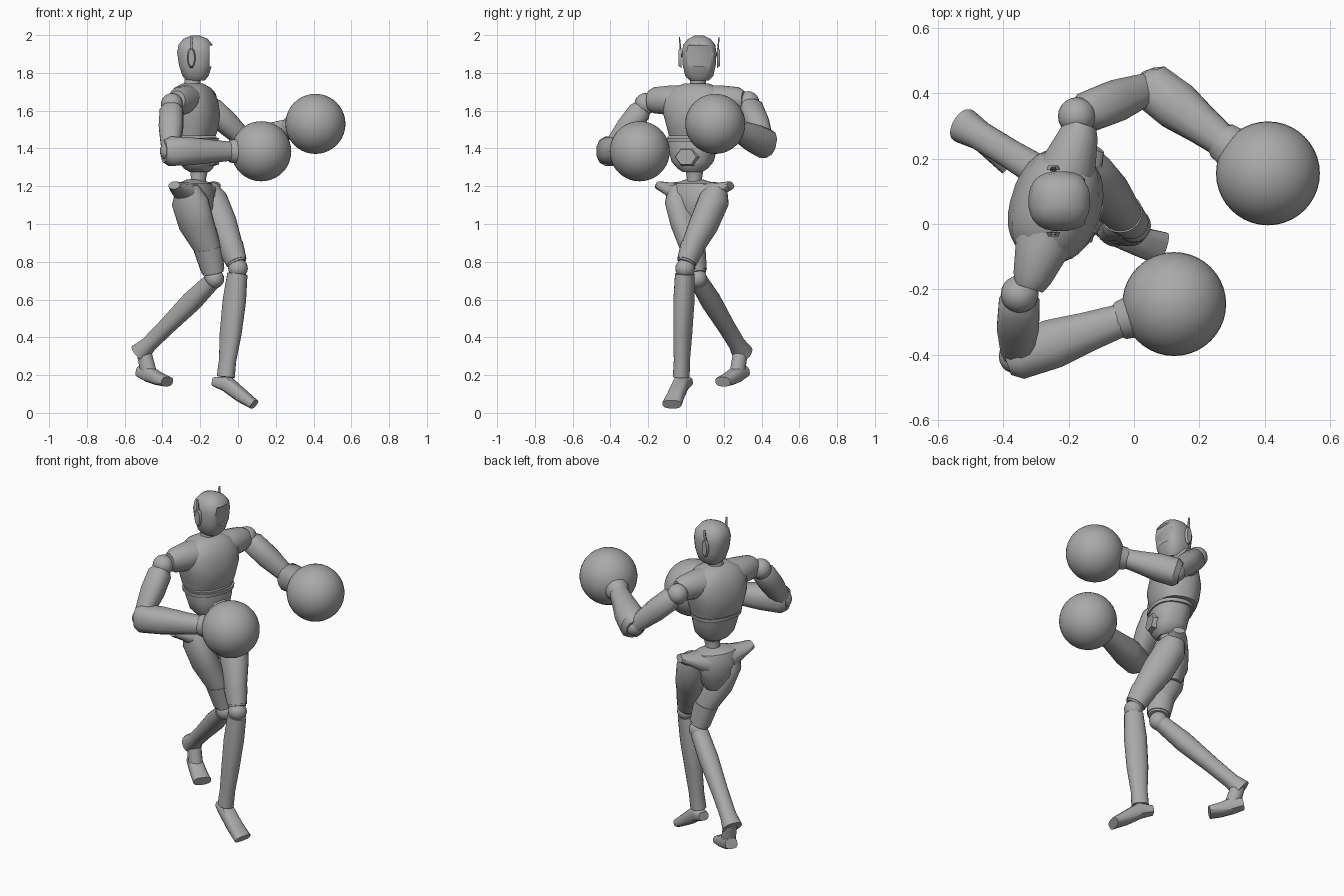
import bpy, bmesh, math
from mathutils import Vector

cube = bpy.data.objects.get("Cube")
if cube:
    bpy.data.objects.remove(cube, do_unlink=True)

grey = bpy.data.materials.new("matte_grey")
grey.use_nodes = True
GREY = (0.4, 0.4, 0.4, 1)
grey.diffuse_color = GREY
grey.node_tree.nodes["Principled BSDF"].inputs["Base Color"].default_value = GREY
UP = Vector((0, 0, 1))


def finish(name, bm, angle=38):
    bmesh.ops.recalc_face_normals(bm, faces=bm.faces)
    mesh = bpy.data.meshes.new(name)
    bm.to_mesh(mesh)
    bm.free()
    mesh.materials.append(grey)
    obj = bpy.data.objects.new(name, mesh)
    bpy.context.collection.objects.link(obj)
    bpy.ops.object.select_all(action='DESELECT')
    obj.select_set(True)
    bpy.context.view_layer.objects.active = obj
    bpy.ops.object.shade_smooth_by_angle(angle=math.radians(angle))
    return obj


def loft(name, rings, ref, axis=None, sides=20, square=1.0):
    """Skin (centre, half size along ref, half size across) rings."""
    bm = bmesh.new()
    centres = [Vector(r[0]) for r in rings]
    loops = []
    for i, (_, a, b) in enumerate(rings):
        t = axis or (centres[min(i + 1, len(rings) - 1)] - centres[max(i - 1, 0)])
        t = Vector(t).normalized()
        u = Vector(ref)
        u = (u - t * u.dot(t)).normalized()
        v = t.cross(u)
        loop = []
        for k in range(sides):
            w = math.tau * (k + 0.5) / sides
            c, s = math.cos(w), math.sin(w)
            c, s = (math.copysign(abs(q) ** square, q) for q in (c, s))
            loop.append(bm.verts.new(centres[i] + u * a * c + v * b * s))
        loops.append(loop)
    for lo, hi in zip(loops, loops[1:]):
        for k in range(sides):
            n = (k + 1) % sides
            bm.faces.new((lo[k], lo[n], hi[n], hi[k]))
    bm.faces.new(loops[0])
    bm.faces.new(loops[-1])
    return finish(name, bm)


def limb(name, start, end, profile, ref=UP, **kw):
    """Straight loft whose profile rows are (fraction, half a, half b)."""
    p, q = Vector(start), Vector(end)
    return loft(name, [(p.lerp(q, t), a, b) for t, a, b in profile], ref, axis=q - p, **kw)


def ball(name, centre, radius, seg=20):
    bm = bmesh.new()
    bmesh.ops.create_uvsphere(bm, u_segments=seg, v_segments=seg // 2, radius=radius)
    bmesh.ops.translate(bm, verts=bm.verts, vec=centre)
    return finish(name, bm)


def box(name, centre, size):
    bm = bmesh.new()
    bmesh.ops.create_cube(bm, size=1)
    bmesh.ops.scale(bm, verts=bm.verts, vec=size)
    bmesh.ops.translate(bm, verts=bm.verts, vec=centre)
    return finish(name, bm)


def stack(name, xy, rows, ref, **kw):
    """Vertical loft whose rows are (z, half a, half b)."""
    return loft(name, [((*xy, z), a, b) for z, a, b in rows], ref, axis=UP, **kw)


# Head with recessed face and side antennas
HEAD = Vector((-0.225, 0.07, 1.88))
head = stack("head", HEAD.xy, [
    (1.76, 0.05, 0.05), (1.785, 0.07, 0.075), (1.84, 0.088, 0.088), (1.91, 0.098, 0.092),
    (1.95, 0.09, 0.085), (1.98, 0.065, 0.06), (1.997, 0.025, 0.025)], (1, 0, 0), sides=24, square=0.8)
cutter = box("visor_cutter", HEAD + Vector((0.12, 0, 0.01)), (0.09, 0.135, 0.11))
cutter.hide_render = True
cut = head.modifiers.new("visor", 'BOOLEAN')
cut.operation, cut.object = 'DIFFERENCE', cutter
bpy.context.view_layer.objects.active = head
bpy.ops.object.modifier_apply(modifier=cut.name)
bpy.data.objects.remove(cutter, do_unlink=True)
for side, d in (("left", 1), ("right", -1)):
    hub = HEAD + Vector((-0.022, 0.095 * d, 0))
    limb(side + "_ear", hub, hub + Vector((0, 0.014 * d, 0)),
         [(0, 0.055, 0.022), (1, 0.045, 0.016)], sides=12)
    limb(side + "_antenna", hub, hub + Vector((0, 0.01 * d, 0.11)),
         [(0, 0.012, 0.005), (1, 0.006, 0.003)], ref=(1, 0, 0), sides=6)
limb("neck", (-0.25, 0.06, 1.68), (-0.235, 0.065, 1.8), [(0, 0.055, 0.055), (0.4, 0.043, 0.043), (1, 0.043, 0.043)])

# Torso, turned slightly to its right
FACE, SIDE = Vector((0.95, -0.31, 0)), Vector((0.31, 0.95, 0))
CHEST = Vector((-0.24, 0.055, 0))
stack("chest", CHEST.xy, [
    (1.745, 0.05, 0.06), (1.72, 0.09, 0.13), (1.66, 0.122, 0.18), (1.58, 0.138, 0.175),
    (1.51, 0.13, 0.155), (1.465, 0.115, 0.145)], FACE, sides=28, square=0.85)
yoke = CHEST + UP * 1.655
limb("shoulder_yoke", yoke - SIDE * 0.265, yoke + SIDE * 0.265, [
    (0, 0.05, 0.045), (0.06, 0.07, 0.06), (0.25, 0.08, 0.085),
    (0.75, 0.08, 0.085), (0.94, 0.07, 0.06), (1, 0.05, 0.045)])
loft("abdomen", [
    ((-0.228, 0.04, 1.462), 0.108, 0.138), ((-0.22, 0.035, 1.4), 0.105, 0.13),
    ((-0.215, 0.035, 1.33), 0.095, 0.11), ((-0.21, 0.035, 1.295), 0.075, 0.08),
    ((-0.205, 0.035, 1.275), 0.05, 0.05)], FACE, axis=UP, sides=28, square=0.85)
stack("rib_band", (-0.227, 0.04), [(1.455, 0.119, 0.146), (1.435, 0.118, 0.144)], FACE, sides=28, square=0.85)
belly = Vector((-0.22, 0.035, 1.355))
limb("belly_plate", belly + FACE * 0.085, belly + FACE * 0.115, [(0, 0.055, 0.07), (1, 0.045, 0.058)], sides=6)
limb("waist", (-0.215, 0.045, 1.18), (-0.205, 0.045, 1.3), [(0, 0.05, 0.05), (0.5, 0.04, 0.04), (1, 0.05, 0.05)])

# Pelvis with flared hip wings
HIP_FACE, HIP_SIDE = Vector((0.87, -0.49, 0)), Vector((0.49, 0.87, 0))
HIPS = Vector((-0.23, 0.045, 0))
stack("pelvis", HIPS.xy, [
    (1.235, 0.04, 0.05), (1.215, 0.075, 0.12), (1.17, 0.092, 0.15),
    (1.08, 0.09, 0.12), (0.99, 0.05, 0.06)], HIP_FACE, sides=24)
for side, d in (("left", 1), ("right", -1)):
    inner = HIPS + HIP_SIDE * (0.07 * d) + UP * 1.16
    outer = HIPS + HIP_SIDE * (0.22 * d) + UP * 1.205
    limb(side + "_hip_wing", inner, outer, [(0, 0.07, 0.085), (0.6, 0.035, 0.06), (1, 0.022, 0.035)], sides=12)


# Arms ending in round gloves
def arm(side, shoulder, elbow, wrist, glove):
    s, e, w, g = map(Vector, (shoulder, elbow, wrist, glove))
    ball(side + "_shoulder_ball", s, 0.058)
    limb(side + "_upper_arm", s, e, [
        (0.06, 0.045, 0.045), (0.16, 0.062, 0.064), (0.5, 0.062, 0.066),
        (0.85, 0.05, 0.052), (1, 0.045, 0.045)], sides=12, square=0.8)
    ball(side + "_elbow_ball", e, 0.054)
    limb(side + "_forearm", e, w, [
        (-0.1, 0.06, 0.05), (0, 0.08, 0.075), (0.35, 0.075, 0.078),
        (0.7, 0.062, 0.062), (1, 0.052, 0.052)], sides=12, square=0.85)
    limb(side + "_glove_cuff", w, g, [
        (-0.08, 0.05, 0.05), (0, 0.06, 0.06), (0.15, 0.064, 0.064), (0.35, 0.09, 0.09), (0.6, 0.12, 0.12)])
    ball(side + "_glove", g, 0.159, 40)


arm("right", (-0.35, -0.215, 1.635), (-0.36, -0.405, 1.385), (-0.04, -0.295, 1.385), (0.123, -0.245, 1.385))
arm("left", (-0.175, 0.33, 1.645), (0.055, 0.42, 1.425), (0.27, 0.255, 1.505), (0.41, 0.155, 1.53))


# Legs: shaped thigh, knee ball, shin
def leg(side, thigh, knee, ankle, shin_rows):
    loft(side + "_thigh", thigh, HIP_FACE)
    k, a = Vector(knee), Vector(ankle)
    top, low = Vector(thigh[-2][0]), Vector(thigh[-1][0])
    limb(side + "_thigh_sleeve", top, low, [
        (0, thigh[-2][1] + 0.004, thigh[-2][2] + 0.004), (0.9, thigh[-1][1] + 0.006, thigh[-1][2] + 0.006)],
         ref=HIP_FACE)
    ball(side + "_knee_ball", k, 0.052)
    limb(side + "_shin", k, a, shin_rows, ref=HIP_FACE, square=0.9)


leg("left", [
    ((-0.16, 0.17, 1.2), 0.05, 0.05), ((-0.14, 0.15, 1.13), 0.085, 0.08),
    ((-0.09, 0.095, 1.0), 0.088, 0.075), ((-0.04, 0.035, 0.88), 0.068, 0.06),
    ((-0.005, 0, 0.79), 0.052, 0.046)], (0, -0.005, 0.765), (-0.065, -0.025, 0.19), [
    (0.05, 0.053, 0.05), (0.3, 0.063, 0.052), (0.6, 0.06, 0.045), (0.85, 0.046, 0.04), (1, 0.048, 0.042)])
leg("right", [
    ((-0.27, -0.04, 1.2), 0.06, 0.05), ((-0.255, -0.03, 1.12), 0.105, 0.075),
    ((-0.22, 0, 1.0), 0.102, 0.075), ((-0.16, 0.035, 0.87), 0.075, 0.062),
    ((-0.13, 0.055, 0.74), 0.058, 0.05)], (-0.125, 0.06, 0.71), (-0.52, 0.3, 0.315), [
    (0.04, 0.045, 0.05), (0.3, 0.055, 0.053), (0.65, 0.045, 0.045), (0.88, 0.042, 0.045), (1, 0.055, 0.055)])

# Feet
loft("left_foot", [
    ((-0.125, 0.01, 0.165), 0.025, 0.03), ((-0.06, -0.025, 0.155), 0.042, 0.042),
    ((0.02, -0.055, 0.09), 0.036, 0.046), ((0.085, -0.075, 0.045), 0.026, 0.052)], UP, sides=12, square=0.7)
loft("right_foot", [
    ((-0.52, 0.31, 0.22), 0.03, 0.035), ((-0.47, 0.27, 0.205), 0.042, 0.042),
    ((-0.42, 0.23, 0.18), 0.034, 0.046), ((-0.375, 0.195, 0.165), 0.026, 0.05)], UP, sides=12, square=0.7)
limb("right_ankle", (-0.5, 0.29, 0.33), (-0.47, 0.27, 0.2), [(0, 0.04, 0.04), (1, 0.045, 0.04)], ref=HIP_FACE, sides=12)
